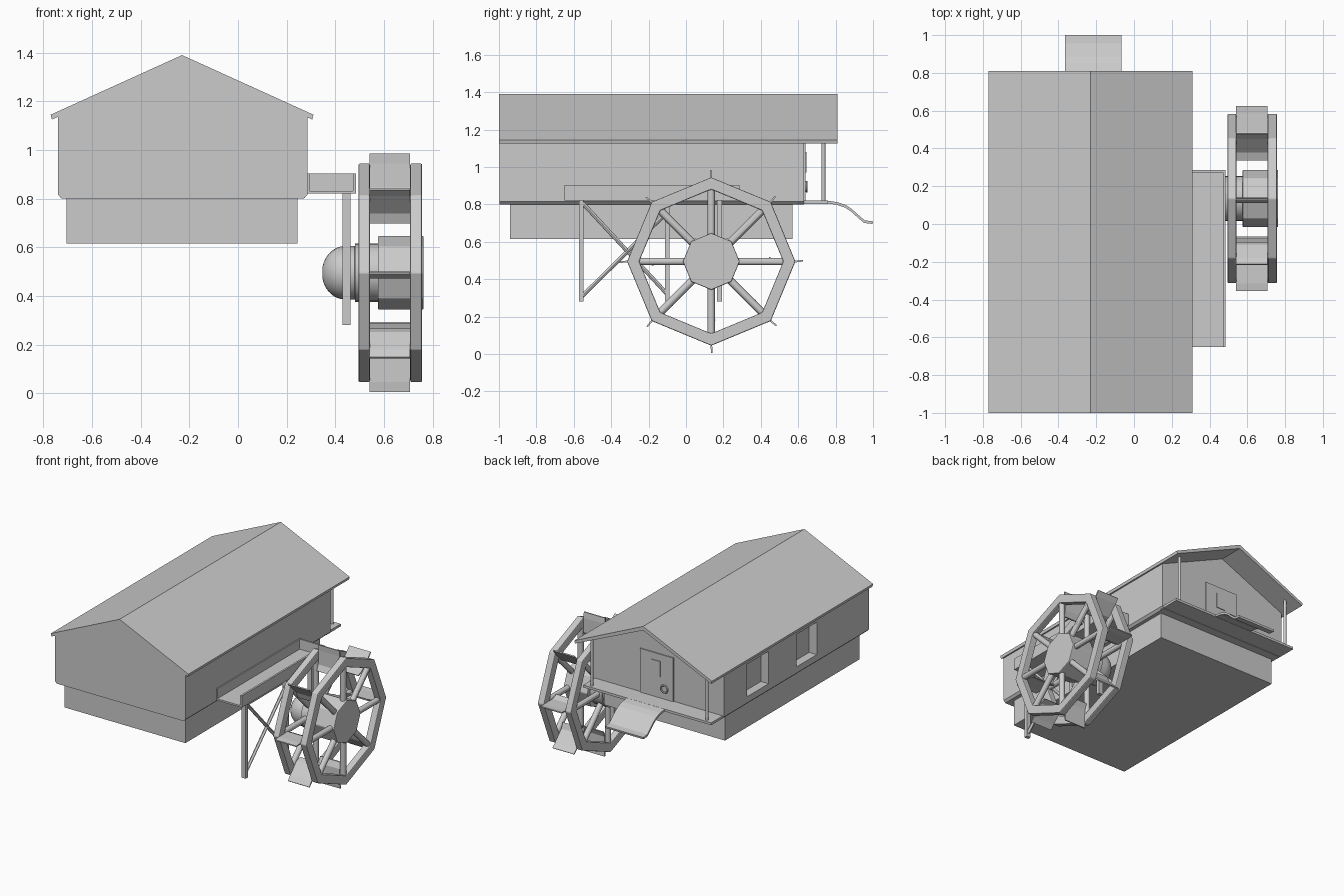
import bpy, bmesh, math
from mathutils import Vector

if "Cube" in bpy.data.objects:
    bpy.data.objects.remove(bpy.data.objects["Cube"])

grey = bpy.data.materials.new("light grey")
grey.diffuse_color = (0.6, 0.6, 0.6, 1)
grey.use_nodes = True
grey.node_tree.nodes["Principled BSDF"].inputs["Base Color"].default_value = grey.diffuse_color


def make(name, bm):
    bmesh.ops.recalc_face_normals(bm, faces=bm.faces)
    me = bpy.data.meshes.new(name)
    bm.to_mesh(me)
    bm.free()
    me.materials.append(grey)
    ob = bpy.data.objects.new(name, me)
    bpy.context.collection.objects.link(ob)
    return ob


def extrude(name, pts, to3d, a, b):
    """Extrude a closed 2D outline; to3d(p, d) places a point at depth d."""
    bm = bmesh.new()
    va = [bm.verts.new(to3d(p, a)) for p in pts]
    vb = [bm.verts.new(to3d(p, b)) for p in pts]
    n = len(pts)
    bm.faces.new(va)
    bm.faces.new(vb)
    for i in range(n):
        j = (i + 1) % n
        bm.faces.new((va[i], va[j], vb[j], vb[i]))
    return make(name, bm)


def xz(p, d):
    return (p[0], d, p[1])


def yz(p, d):
    return (d, p[0], p[1])


def box(name, x, y, z):
    return extrude(name, [(x[0], z[0]), (x[1], z[0]), (x[1], z[1]), (x[0], z[1])], xz, *y)


def rod(name, p, q, r, n=12):
    p, q = Vector(p), Vector(q)
    bm = bmesh.new()
    bmesh.ops.create_cone(bm, cap_ends=True, segments=n, radius1=r, radius2=r,
                          depth=(q - p).length)
    ob = make(name, bm)
    ob.location = (p + q) / 2
    ob.rotation_euler = (q - p).to_track_quat('Z', 'Y').to_euler()
    smooth(ob)
    return ob


def smooth(ob):
    bpy.ops.object.select_all(action='DESELECT')
    ob.select_set(True)
    bpy.context.view_layer.objects.active = ob
    bpy.ops.object.shade_smooth_by_angle()


def bevel(ob, w):
    m = ob.modifiers.new("bevel", 'BEVEL')
    m.width, m.segments = w, 2


# House: stepped base, gabled body, thin roof
box("foundation", (-0.705, 0.245), (-0.94, 0.57), (0.615, 0.805))
body = extrude("house_body", [(-0.725, 0.80), (-0.74, 0.815), (-0.74, 1.15), (-0.23, 1.375),
                              (0.285, 1.15), (0.285, 0.815), (0.27, 0.80)], xz, -0.997, 0.63)
extrude("roof", [(-0.77, 1.145), (-0.23, 1.39), (0.31, 1.145), (0.305, 1.125),
                 (-0.23, 1.362), (-0.765, 1.125)], xz, -1.0, 0.81)

# Recessed side windows
for i, (a, b) in enumerate([(0.13, 0.37), (-0.41, -0.18)]):
    cut = box(f"window_cutter_{i}", (-0.8, -0.68), (a, b), (0.86, 1.09))
    cut.hide_render = True
    cut.hide_viewport = False
    cut.display_type = 'WIRE'
    m = body.modifiers.new("window", 'BOOLEAN')
    m.operation, m.object, m.solver = 'DIFFERENCE', cut, 'EXACT'
bpy.context.view_layer.update()
mesh = bpy.data.meshes.new_from_object(body.evaluated_get(bpy.context.evaluated_depsgraph_get()))
body.modifiers.clear()
body.data = mesh
for ob in [o for o in bpy.data.objects if o.name.startswith("window_cutter")]:
    bpy.data.objects.remove(ob)

# Porch: floor, posts, door with pane and ring handle
box("porch_floor", (-0.73, 0.275), (0.60, 0.76), (0.803, 0.82))
for i, x in enumerate((-0.68, 0.225)):
    rod(f"porch_post_{i}", (x, 0.735, 0.81), (x, 0.735, 1.17), 0.010)
box("door", (-0.345, -0.085), (0.62, 0.638), (0.82, 1.13))
box("door_pane", (-0.245, -0.175), (0.635, 0.643), (0.97, 1.08))
bpy.ops.mesh.primitive_torus_add(major_radius=0.026, minor_radius=0.006, major_segments=16,
                                 minor_segments=6, location=(-0.28, 0.645, 0.895),
                                 rotation=(math.pi / 2, 0, 0))
ring = bpy.context.object
ring.name = "door_ring"
ring.data.materials.append(grey)
smooth(ring)

# Curved plank steps
path = [(0.755, 0.82), (0.81, 0.812), (0.852, 0.798), (0.887, 0.775), (0.92, 0.745),
        (0.955, 0.715), (1.0, 0.71)]
for i, (p, q) in enumerate(zip(path, path[1:])):
    extrude(f"step_{i}", [p, q, (q[0] - 0.003, q[1] - 0.014), (p[0] - 0.003, p[1] - 0.014)],
            yz, -0.365, -0.065)

# Water trough on legs with cross braces
box("trough_bottom", (0.28, 0.485), (-0.65, 0.285), (0.82, 0.832))
box("trough_outer_side", (0.472, 0.485), (-0.65, 0.285), (0.82, 0.903))
box("trough_inner_side", (0.28, 0.293), (-0.65, 0.285), (0.82, 0.903))
box("trough_end", (0.28, 0.485), (0.273, 0.285), (0.82, 0.903))
for i, y in enumerate((-0.56, -0.10, 0.18)):
    box(f"trough_leg_{i}", (0.43, 0.462), (y - 0.013, y + 0.013), (0.28, 0.825))
rod("brace_a", (0.446, -0.555, 0.81), (0.446, -0.10, 0.32), 0.011)
rod("brace_b", (0.446, -0.555, 0.31), (0.446, -0.10, 0.76), 0.011)

# Water wheel around the x axis
CY, CZ = 0.135, 0.495


def polar(r, a, off=0.0):
    return (CY + r * math.sin(a) + off * math.cos(a), CZ + r * math.cos(a) - off * math.sin(a))


ANG = [i * math.pi / 4 for i in range(8)]
for name, x0, x1 in (("inner", 0.495, 0.542), ("outer", 0.708, 0.757)):
    bm = bmesh.new()
    loops = [[bm.verts.new(yz(polar(r, a), x)) for a in ANG]
             for r, x in ((0.45, x0), (0.45, x1), (0.385, x1), (0.385, x0))]
    for k in range(4):
        u, v = loops[k], loops[(k + 1) % 4]
        for i in range(8):
            j = (i + 1) % 8
            bm.faces.new((u[i], u[j], v[j], v[i]))
    bevel(make(f"{name}_rim", bm), 0.006)
    for i, a in enumerate(ANG):
        xm = (x0 + x1) / 2
        rod(f"{name}_spoke_{i}", yz(polar(0.09, a), xm), yz(polar(0.41, a), xm), 0.02)

# Paddles with a slight bend
for i, a in enumerate(ANG):
    extrude(f"paddle_{i}", [polar(0.31, a, -0.024), polar(0.35, a, -0.006), polar(0.45, a, -0.005),
                            polar(0.49, a, -0.008), polar(0.49, a, 0.0), polar(0.45, a, 0.005),
                            polar(0.35, a, 0.005), polar(0.31, a, -0.014)], yz, 0.54, 0.708)

# Octagonal hub and domed axle
bevel(extrude("hub", [polar(0.152, a) for a in ANG], yz, 0.575, 0.763), 0.005)
prof = [(0.345 + 0.095 * (1 - math.cos(t)), 0.11 * math.sin(t))
        for t in [math.pi / 2 * k / 8 for k in range(1, 9)]]
prof += [(0.48, 0.11), (0.482, 0.12), (0.60, 0.12)]
bm = bmesh.new()
N = 24
rows = [[bm.verts.new(yz(polar(r, math.tau * k / N), x)) for k in range(N)] for x, r in prof]
for u, v in zip(rows, rows[1:]):
    for k in range(N):
        j = (k + 1) % N
        bm.faces.new((u[k], u[j], v[j], v[k]))
bm.faces.new(rows[0])
bm.faces.new(rows[-1])
smooth(make("axle", bm))
